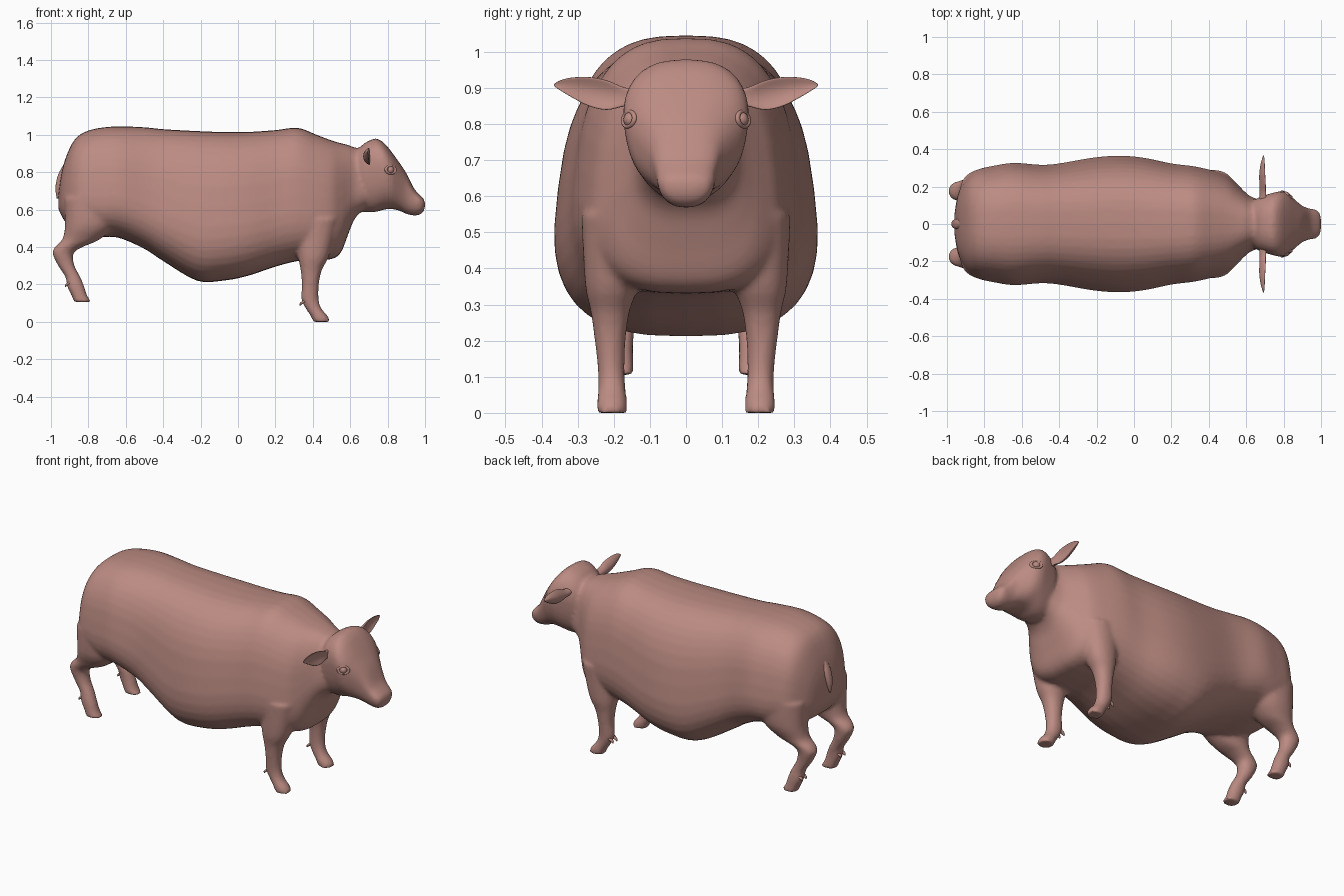
import bpy
import bmesh
from math import cos, sin, pi, copysign
from mathutils import Vector

default_cube = bpy.data.objects.get("Cube")
if default_cube:
    bpy.data.objects.remove(default_cube, do_unlink=True)

# One flat skin colour
skin = bpy.data.materials.new("dusty_pink_skin")
skin.use_nodes = True
skin.diffuse_color = (.5, .26, .225, 1)
bsdf = skin.node_tree.nodes["Principled BSDF"]
bsdf.inputs["Base Color"].default_value = skin.diffuse_color
bsdf.inputs["Roughness"].default_value = .8


def refine(stations, steps=4):
    """Smoothly interpolate extra stations between the given ones."""
    result = []
    last = len(stations) - 1
    for i in range(last):
        before, after = stations[max(i - 1, 0)], stations[min(i + 2, last)]
        for step in range(steps):
            t = step / steps
            result.append([
                b + t / 2 * (c - a + t * (2 * a - 5 * b + 4 * c - d + t * (3 * (b - c) + d - a)))
                for a, b, c, d in zip(before, stations[i], stations[i + 1], after)])
    result.append(list(stations[last]))
    return result


def rounded(angle, power):
    """Point on a unit superellipse."""
    c, s = cos(angle), sin(angle)
    return copysign(abs(c) ** (2 / power), c), copysign(abs(s) ** (2 / power), s)


def loft(bm, rings):
    """Skin a closed tube over rings of points."""
    loops = [[bm.verts.new(p) for p in ring] for ring in rings]
    count = len(loops[0])
    faces = [bm.faces.new(loops[0][::-1]), bm.faces.new(loops[-1])]
    for low, high in zip(loops, loops[1:]):
        for i in range(count):
            j = (i + 1) % count
            faces.append(bm.faces.new((low[i], low[j], high[j], high[i])))
    bmesh.ops.recalc_face_normals(bm, faces=faces)


def trunk_rings(stations, power, taper, count=40):
    """Upright rings along x: position, bottom, top, half width."""
    rings = []
    for x, bottom, top, width in refine(stations):
        ring = []
        for i in range(count):
            across, up = rounded(2 * pi * i / count, power)
            ring.append(Vector((x, width * across * (1 - taper * up),
                                (bottom + top) / 2 + up * (top - bottom) / 2)))
        rings.append(ring)
    return rings


def limb_rings(stations, side, count=24):
    """Level rings down a leg: centre x, y, z, radius x, radius y."""
    rings = []
    for x, y, z, rx, ry in refine(stations):
        points = [rounded(2 * pi * i / count, 2.2) for i in range(count)]
        rings.append([Vector((x + rx * a, side * (y + ry * b), z)) for a, b in points])
    return rings


def ear_rings(stations, side, count=24):
    """Cupped rings running sideways: y, x, z, half depth, half height."""
    rings = []
    for y, x, z, depth, height in refine(stations):
        ring = []
        for i in range(count):
            angle = 2 * pi * i / count
            cup = .5 * height * sin(angle) ** 2
            ring.append(Vector((x + depth * cos(angle) + cup, side * y, z + height * sin(angle))))
        rings.append(ring)
    return rings


def finish(name, bm):
    mesh = bpy.data.meshes.new(name)
    bm.to_mesh(mesh)
    bm.free()
    mesh.materials.append(skin)
    obj = bpy.data.objects.new(name, mesh)
    bpy.context.collection.objects.link(obj)
    bpy.ops.object.select_all(action="DESELECT")
    obj.select_set(True)
    bpy.context.view_layer.objects.active = obj
    bpy.ops.object.shade_smooth()
    return obj


# Trunk, from rump to neck
torso = [
    (-.96, .6, .68, .05), (-.945, .57, .79, .14), (-.92, .53, .88, .2),
    (-.88, .5, .965, .255), (-.83, .48, 1.01, .285), (-.75, .455, 1.035, .303),
    (-.64, .45, 1.045, .318), (-.5, .39, 1.04, .308), (-.4, .325, 1.03, .315),
    (-.22, .22, 1.02, .345), (-.08, .22, 1.015, .355), (.05, .245, 1.015, .345),
    (.2, .295, 1.025, .315), (.32, .325, 1.037, .3), (.42, .33, 1, .278),
    (.5, .335, .97, .25), (.55, .37, .955, .21), (.59, .47, .945, .17),
    (.63, .56, .93, .14), (.7, .62, .91, .12)]

# Head, from nape to muzzle
head = [
    (.64, .61, .92, .12), (.67, .59, .95, .14), (.7, .585, .968, .15),
    (.74, .588, .98, .162), (.78, .6, .957, .17), (.82, .603, .91, .16),
    (.86, .595, .855, .127), (.9, .577, .795, .095), (.94, .568, .715, .081),
    (.97, .572, .68, .076), (.99, .588, .66, .062), (1, .61, .645, .03)]

front_leg = [
    (.42, .19, .55, .12, .1), (.405, .205, .36, .085, .075),
    (.392, .21, .28, .058, .054), (.387, .21, .2, .045, .043),
    (.385, .207, .12, .046, .037), (.405, .205, .07, .042, .038),
    (.435, .205, .03, .046, .042), (.447, .205, 0, .046, .042)]

hind_leg = [
    (-.77, .18, .66, .16, .12), (-.79, .185, .52, .135, .105),
    (-.84, .18, .44, .1, .075), (-.905, .177, .4, .074, .058),
    (-.936, .175, .365, .056, .05), (-.918, .175, .3, .044, .043),
    (-.883, .18, .24, .04, .039), (-.868, .185, .19, .046, .039),
    (-.848, .185, .14, .042, .04), (-.83, .185, .105, .047, .042)]

body = bmesh.new()
loft(body, trunk_rings(torso, 2.8, .14))
loft(body, trunk_rings(head, 2.5, -.16))
for side in (1, -1):
    loft(body, limb_rings(front_leg, side))
    loft(body, limb_rings(hind_leg, side))
body_obj = finish("body", body)

# Fuse the volumes into one soft skin
fuse = body_obj.modifiers.new("fuse", "REMESH")
fuse.mode = "VOXEL"
fuse.voxel_size = .011
fuse.use_smooth_shade = True
soften = body_obj.modifiers.new("soften", "SMOOTH")
soften.factor = .5
soften.iterations = 6
for modifier in ("fuse", "soften"):
    bpy.ops.object.modifier_apply(modifier=modifier)

# Short tail lying against the rump
tail = bmesh.new()
tail_path = [(-.915, 0, .85, .012, .012), (-.94, 0, .79, .02, .028),
             (-.958, 0, .72, .018, .022), (-.965, 0, .66, .004, .005)]
loft(tail, limb_rings(tail_path, 1))
finish("tail", tail)

ear = [
    (.12, .69, .875, .018, .02), (.17, .688, .875, .016, .026),
    (.22, .682, .88, .012, .041), (.27, .68, .89, .01, .04),
    (.32, .685, .902, .008, .026), (.35, .69, .907, .005, .013),
    (.365, .692, .908, .002, .003)]

for side, label in ((1, "left"), (-1, "right")):
    # Cupped ear
    bm = bmesh.new()
    loft(bm, ear_rings(ear, side))
    finish(label + "_ear", bm)

    # Eyeball and eyelid rim, facing outward and forward
    facing = Vector((.5, .85 * side, .15))
    turn = facing.to_track_quat("Z", "Y")
    centre = Vector((.812, .151 * side, .812))
    bpy.ops.mesh.primitive_uv_sphere_add(segments=24, ring_count=12, radius=.022, location=centre)
    eye = bpy.context.object
    eye.name = label + "_eye"
    bpy.ops.mesh.primitive_torus_add(major_segments=32, minor_segments=10, major_radius=.025,
                                     minor_radius=.007, location=centre + facing * .008)
    lid = bpy.context.object
    lid.name = label + "_eyelid"
    lid.rotation_euler = turn.to_euler()
    lid.scale = (1.15, .85, 1)
    for obj in (eye, lid):
        obj.data.materials.append(skin)
        obj.data.shade_smooth()

    # Pairs of dewclaws behind the fetlocks
    for leg, x, y, z in (("front", .342, .205, .095), ("hind", -.912, .185, .195)):
        bm = bmesh.new()
        for shift in (-.018, .018):
            claw = [(x + .02, y + shift, z + .02, .012, .012),
                    (x, y + shift, z + .006, .011, .01),
                    (x - .01, y + shift, z - .008, .002, .002)]
            loft(bm, limb_rings(claw, side, 12))
        finish(label + "_" + leg + "_dewclaws", bm)
